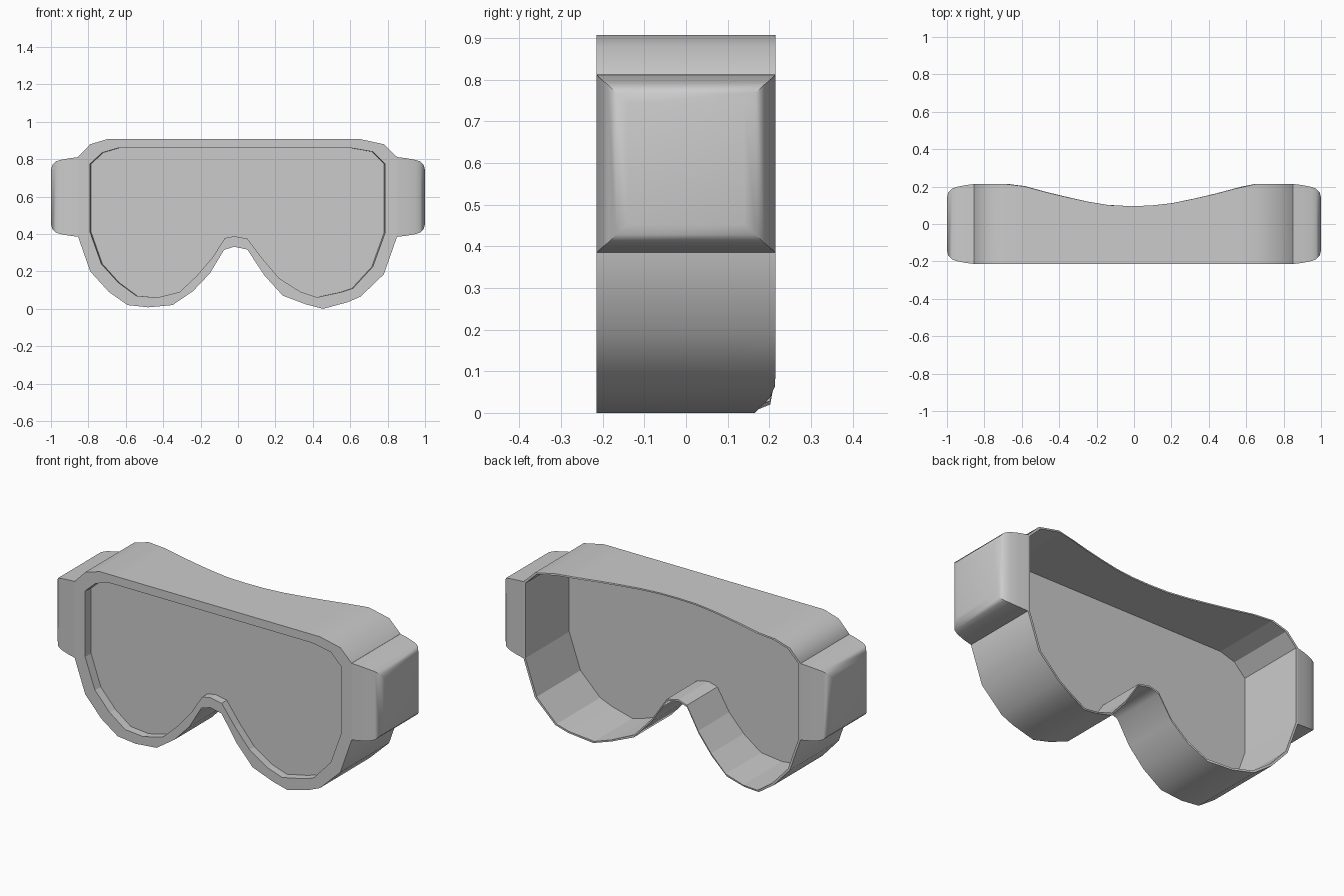
import bpy, bmesh, math

if "Cube" in bpy.data.objects:
    bpy.data.objects.remove(bpy.data.objects["Cube"])

FRONT, BACK, LENS_Y = -0.215, 0.215, -0.17

# Matched outline points, clockwise from top right: outer x, z, opening x, z
RIM = [
    (0.655, 0.907, 0.60, 0.86), (0.78, 0.88, 0.715, 0.84),
    (0.85, 0.812, 0.78, 0.775), (0.85, 0.385, 0.78, 0.405),
    (0.78, 0.185, 0.715, 0.225), (0.655, 0.065, 0.61, 0.11),
    (0.585, 0.035, 0.55, 0.09), (0.455, 0.0, 0.42, 0.062),
    (0.36, 0.025, 0.33, 0.092), (0.24, 0.07, 0.22, 0.162),
    (0.14, 0.18, 0.13, 0.267), (0.05, 0.317, 0.05, 0.375),
    (-0.02, 0.332, -0.02, 0.388), (-0.075, 0.315, -0.07, 0.378),
    (-0.15, 0.19, -0.135, 0.275), (-0.24, 0.095, -0.22, 0.175),
    (-0.35, 0.02, -0.31, 0.09), (-0.48, 0.008, -0.43, 0.06),
    (-0.59, 0.02, -0.54, 0.07), (-0.69, 0.09, -0.635, 0.14),
    (-0.79, 0.20, -0.725, 0.24), (-0.855, 0.385, -0.785, 0.41),
    (-0.855, 0.812, -0.785, 0.775), (-0.79, 0.88, -0.72, 0.835),
    (-0.70, 0.907, -0.635, 0.86),
]
# Face-side curve: |x|, y
CURVE = [(0, 0.095), (0.13, 0.1), (0.23, 0.115), (0.4, 0.152),
         (0.5, 0.177), (0.6, 0.205), (0.66, BACK), (2, BACK)]


def back_y(x):
    x = abs(x)
    for (x0, y0), (x1, y1) in zip(CURVE, CURVE[1:]):
        if x <= x1:
            return y0 + (y1 - y0) * (x - x0) / (x1 - x0)


def finish(bm, name, angle):
    bmesh.ops.recalc_face_normals(bm, faces=bm.faces)
    mesh = bpy.data.meshes.new(name)
    bm.to_mesh(mesh)
    bm.free()
    obj = bpy.data.objects.new(name, mesh)
    bpy.context.collection.objects.link(obj)
    bpy.ops.object.select_all(action='DESELECT')
    obj.select_set(True)
    bpy.context.view_layer.objects.active = obj
    bpy.ops.object.shade_smooth_by_angle(angle=math.radians(angle))
    return obj


def loft(name, rings, closed=False, cap=False, angle=30, flat=()):
    """Skin the rings in order; strips listed in flat stay faceted."""
    bm = bmesh.new()
    loops = [[bm.verts.new(p) for p in ring] for ring in rings]
    pairs = list(zip(loops, loops[1:]))
    if closed:
        pairs.append((loops[-1], loops[0]))
    flat_faces = []
    for s, (a, b) in enumerate(pairs):
        n = len(a)
        for i in range(n):
            j = (i + 1) % n
            face = bm.faces.new((a[i], a[j], b[j], b[i]))
            if s in flat:
                flat_faces.append(len(bm.faces) - 1)
    if cap:
        bm.faces.new(loops[-1])
    obj = finish(bm, name, angle)
    for i in flat_faces:
        obj.data.polygons[i].use_smooth = False
    return obj


# Split the long top edge so that it can follow the face curve
pts = list(RIM)
a, b = RIM[-1], RIM[0]
STEPS = 12
for k in range(1, STEPS):
    pts.append(tuple(p + (q - p) * k / STEPS for p, q in zip(a, b)))

# Frame: front rim, lens recess, and thin straight-walled hollow body
WALL = 0.17
outer_front = [(p[0], FRONT, p[1]) for p in pts]
opening = [(p[2] * 1.008, FRONT, p[3]) for p in pts]
lens_edge = [(p[2], LENS_Y, p[3]) for p in pts]
cavity = [(p[0] + (p[2] - p[0]) * WALL, p[1] + (p[3] - p[1]) * WALL)
          for p in pts]
inner_front = [(x, LENS_Y, z) for x, z in cavity]
inner_back = [(x, back_y(p[0]), z) for (x, z), p in zip(cavity, pts)]
outer_back = [(p[0], back_y(p[0]), p[1]) for p in pts]
loft("goggle_frame",
     [outer_front, opening, lens_edge, inner_front, inner_back, outer_back],
     closed=True, angle=45, flat=(1, 3))

# Lens pane
bm = bmesh.new()
bm.faces.new([bm.verts.new(p) for p in lens_edge])
finish(bm, "lens", 30)

# Rounded strap mounts on both sides: x, half depth, half height
MOUNT = [(0.845, 0.215, 0.214), (0.9, 0.208, 0.207), (0.95, 0.198, 0.198),
         (0.975, 0.188, 0.19), (0.993, 0.168, 0.17), (1.0, 0.14, 0.145)]
for side, name in ((1, "right_strap_mount"), (-1, "left_strap_mount")):
    rings = [[(side * x, sy * hy, 0.598 + sz * hz)
              for sy, sz in ((-1, -1), (1, -1), (1, 1), (-1, 1))]
             for x, hy, hz in MOUNT]
    loft(name, rings, cap=True, angle=36)
